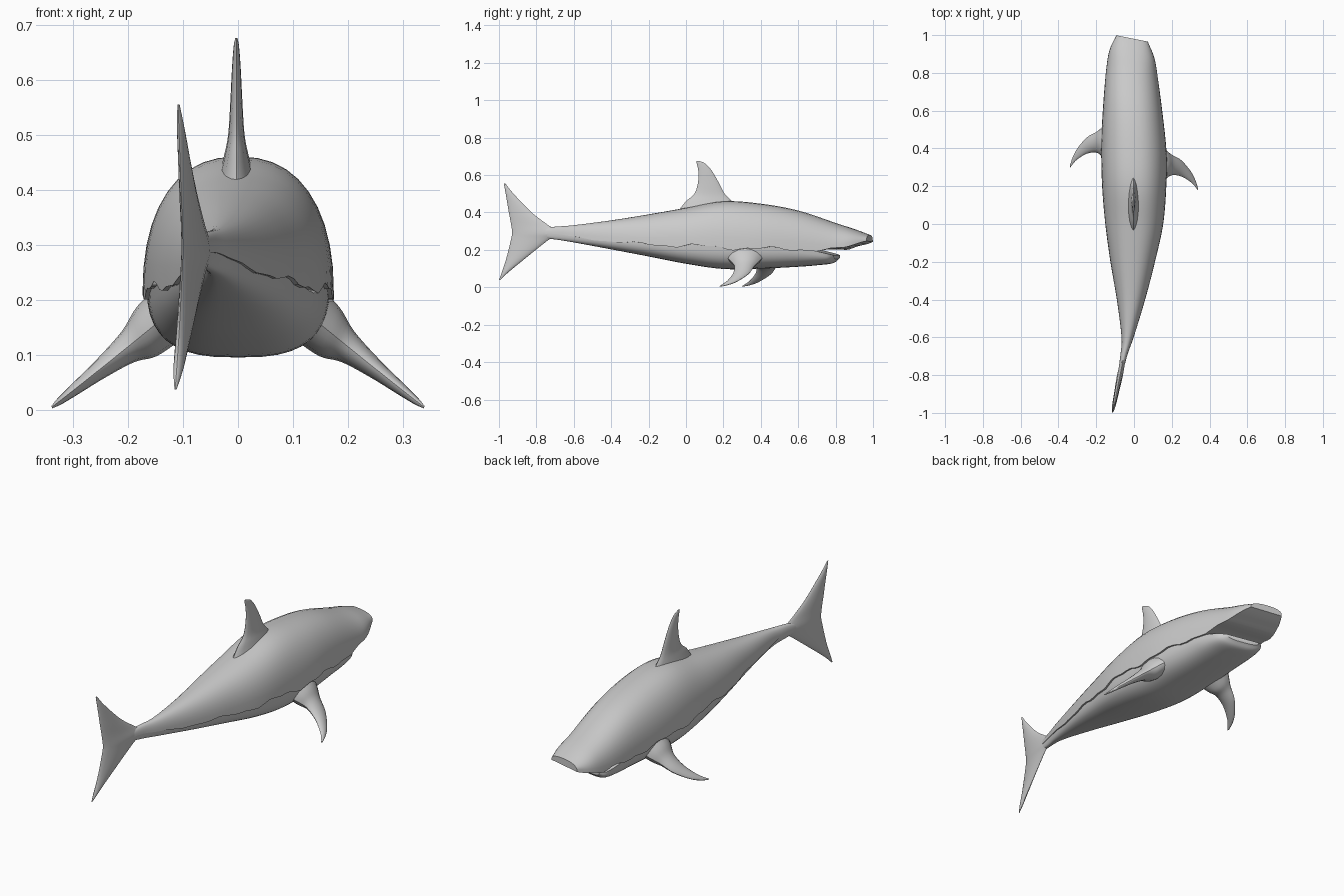
import bpy, math
from mathutils import Vector


def spline(rows, steps):
    """Catmull-Rom interpolation through rows of numbers."""
    pts = [Vector(r) for r in rows]
    pts = [pts[0] * 2 - pts[1]] + pts + [pts[-1] * 2 - pts[-2]]
    out = []
    for i in range(1, len(pts) - 2):
        a, b, c, d = pts[i - 1:i + 3]
        for s in range(steps):
            t = s / steps
            out.append(0.5 * (2 * b + (c - a) * t + (2 * a - 5 * b + 4 * c - d) * t ** 2
                              + (3 * b - a - 3 * c + d) * t ** 3))
    return out + [pts[-2]]


def loft(name, rings):
    """Skin closed rings of equal length and cap both ends."""
    n = len(rings[0])
    verts = [p for r in rings for p in r]
    faces = [(i * n + j, i * n + (j + 1) % n, (i + 1) * n + (j + 1) % n, (i + 1) * n + j)
             for i in range(len(rings) - 1) for j in range(n)]
    faces += [tuple(range(n))[::-1], tuple(range(len(verts) - n, len(verts)))]
    mesh = bpy.data.meshes.new(name)
    mesh.from_pydata(verts, [], faces)
    ob = bpy.data.objects.new(name, mesh)
    bpy.context.collection.objects.link(ob)
    bpy.ops.object.select_all(action='DESELECT')
    ob.select_set(True)
    bpy.context.view_layer.objects.active = ob
    bpy.ops.object.mode_set(mode='EDIT')
    bpy.ops.mesh.select_all(action='SELECT')
    bpy.ops.mesh.normals_make_consistent(inside=False)
    bpy.ops.object.mode_set(mode='OBJECT')
    bpy.ops.object.shade_smooth_by_angle(angle=math.radians(40))
    return ob


def half_shell(name, rows, exponent, ragged=0.0, steps=5, n=20):
    """Half-round loft; row = y, centre x, half width, edge z, crown z."""
    rings = []
    for y, cx, w, edge, crown in spline(rows, steps):
        skew = 0.2 * min(1, max(0, (y + 0.2) / 0.6))
        ring = []
        for j in range(n + 1):
            a = math.pi * j / n
            c, s = math.cos(a), max(0, math.sin(a))
            x = cx + w * math.copysign(abs(c) ** (2 / exponent), c)
            z = edge + (crown - edge) * s ** (2 / exponent)
            if j in (0, n):
                z += ragged * (math.sin(17 * y + j) + 0.6 * math.sin(41 * y + 2 * j)) * min(1, w / 0.15)
            ring.append((x, y - skew * x, z))
        rings.append(ring)
    return loft(name, rings)


def fin(name, rows, place, steps=5, n=16):
    """Lens-section fin; row = span, leading y, trailing y, half thickness."""
    rings = []
    for span, lead, trail, th in spline(rows, steps):
        ring = []
        for j in range(n):
            a = 2 * math.pi * j / n
            s = math.sin(a)
            y = (lead + trail) / 2 + (lead - trail) / 2 * math.cos(a)
            ring.append(place(span, y, th * s * abs(s) ** 0.3))
        rings.append(ring)
    return loft(name, rings)


# Back and snout
half_shell("upper_body", [
    (0.98, -0.01, 0.083, 0.250, 0.280),
    (0.90, -0.01, 0.118, 0.222, 0.310),
    (0.80, -0.01, 0.136, 0.198, 0.343),
    (0.60, -0.005, 0.158, 0.205, 0.410),
    (0.40, 0, 0.173, 0.205, 0.447),
    (0.20, 0, 0.170, 0.215, 0.460),
    (0.00, 0, 0.153, 0.222, 0.425),
    (-0.20, -0.007, 0.118, 0.230, 0.390),
    (-0.40, -0.016, 0.075, 0.245, 0.358),
    (-0.60, -0.034, 0.032, 0.270, 0.332),
    (-0.70, -0.055, 0.018, 0.285, 0.324),
    (-0.84, -0.082, 0.010, 0.285, 0.310)], 2.35, ragged=0.009)

# Belly and lower jaw
half_shell("lower_body", [
    (0.805, -0.01, 0.085, 0.172, 0.150),
    (0.775, -0.01, 0.118, 0.180, 0.128),
    (0.70, -0.008, 0.138, 0.198, 0.118),
    (0.60, -0.005, 0.150, 0.220, 0.110),
    (0.40, 0, 0.165, 0.230, 0.100),
    (0.20, 0, 0.163, 0.235, 0.098),
    (0.00, 0, 0.145, 0.240, 0.126),
    (-0.20, -0.007, 0.110, 0.250, 0.165),
    (-0.40, -0.016, 0.069, 0.265, 0.203),
    (-0.60, -0.034, 0.028, 0.285, 0.240),
    (-0.70, -0.055, 0.016, 0.295, 0.256),
    (-0.84, -0.082, 0.009, 0.295, 0.272)], 2.8)

# Fin on the back
fin("dorsal_fin", [
    (0.41, 0.28, -0.04, 0.036), (0.46, 0.245, 0.00, 0.023),
    (0.50, 0.207, 0.045, 0.015), (0.56, 0.175, 0.064, 0.011),
    (0.62, 0.140, 0.066, 0.008), (0.66, 0.105, 0.058, 0.005),
    (0.676, 0.070, 0.055, 0.002)], lambda s, y, t: (t - 0.003, y, s))

# Tail fin, following the turn of the tail
fin("tail_fin", [
    (0.555, -0.966, -0.974, 0.002), (0.50, -0.922, -0.964, 0.007),
    (0.40, -0.825, -0.947, 0.011), (0.335, -0.740, -0.935, 0.013),
    (0.29, -0.680, -0.930, 0.016), (0.25, -0.740, -0.937, 0.014),
    (0.15, -0.865, -0.962, 0.012), (0.08, -0.950, -0.985, 0.009),
    (0.038, -0.994, -1.000, 0.002)],
    lambda s, y, t: (t - 0.114 + 0.2 * (y + 1), y, s))

# Pair of side fins, offset because the body is turned
side_rows = [
    (0.12, 0.430, 0.200, 0.050), (0.165, 0.395, 0.235, 0.045),
    (0.20, 0.367, 0.258, 0.028), (0.25, 0.338, 0.252, 0.017),
    (0.30, 0.280, 0.222, 0.010), (0.325, 0.232, 0.196, 0.006),
    (0.338, 0.192, 0.178, 0.002)]
for label, side, shift in (("right", 1, 0), ("left", -1, 0.12)):
    fin(label + "_side_fin", side_rows,
        lambda s, y, t: (side * (s + 0.4 * t), y + shift,
                         max(0, 0.006 + 0.78 * (0.338 - s) + 0.1 * (0.338 - s) ** 2 + t)))
